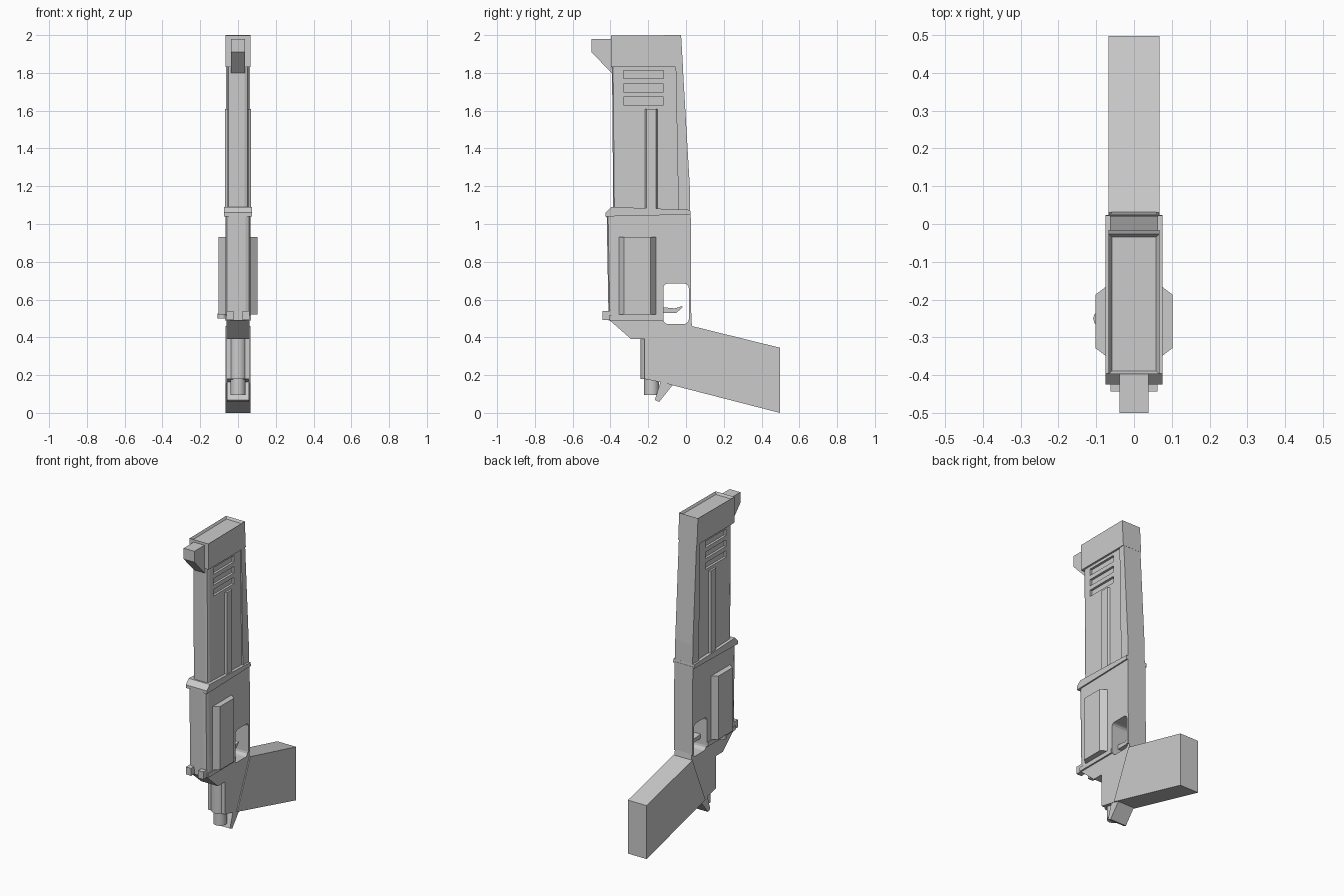
import bpy, bmesh, math
from mathutils import Vector

if "Cube" in bpy.data.objects:
    bpy.data.objects.remove(bpy.data.objects["Cube"])


def prism(name, pts, x0, x1, front_bevel=0.0, front_y=-0.35, segments=2, inset_top=False):
    """Extrude a (y, z) side profile from x0 to x1, optionally rounding its front edges."""
    bm = bmesh.new()
    a = [bm.verts.new((x0, y, z)) for y, z in pts]
    b = [bm.verts.new((x1, y, z)) for y, z in pts]
    bm.faces.new(a)
    bm.faces.new(b[::-1])
    n = len(pts)
    for i in range(n):
        bm.faces.new((a[i], b[i], b[(i + 1) % n], a[(i + 1) % n]))
    bmesh.ops.recalc_face_normals(bm, faces=bm.faces)
    if front_bevel:
        edges = [e for e in bm.edges
                 if abs(e.verts[0].co.x - e.verts[1].co.x) < 1e-5
                 and all(v.co.y < front_y for v in e.verts)]
        bmesh.ops.bevel(bm, geom=edges, offset=front_bevel, segments=segments,
                        profile=0.5, affect='EDGES')
    if inset_top:
        top = max(bm.faces, key=lambda f: f.calc_center_median().z)
        bmesh.ops.inset_region(bm, faces=[top], thickness=0.012)
        bmesh.ops.translate(bm, verts=top.verts, vec=Vector((0, 0, -0.015)))
    return finish(name, bm)


def finish(name, bm):
    me = bpy.data.meshes.new(name)
    bm.to_mesh(me)
    bm.free()
    ob = bpy.data.objects.new(name, me)
    bpy.context.collection.objects.link(ob)
    return ob


def rect(y0, y1, z0, z1):
    return [(y0, z0), (y1, z0), (y1, z1), (y0, z1)]


def cylinder(name, x, y, z0, z1, rx, ry, sides=16):
    bm = bmesh.new()
    bmesh.ops.create_cone(bm, cap_ends=True, segments=sides, radius1=1, radius2=1, depth=1)
    bmesh.ops.scale(bm, verts=bm.verts, vec=(rx, ry, z1 - z0))
    bmesh.ops.translate(bm, verts=bm.verts, vec=(x, y, (z0 + z1) / 2))
    ob = finish(name, bm)
    bpy.context.view_layer.objects.active = ob
    bpy.ops.object.select_all(action='DESELECT')
    ob.select_set(True)
    bpy.ops.object.shade_smooth_by_angle(angle=math.radians(35))
    return ob


def cut(target, cutter):
    mod = target.modifiers.new("cut", 'BOOLEAN')
    mod.operation = 'DIFFERENCE'
    mod.solver = 'EXACT'
    mod.object = cutter
    bpy.context.view_layer.objects.active = target
    bpy.ops.object.modifier_apply(modifier=mod.name)


def raised_block(name, side, y0, y1, z0, z1, x_in, x_out, slope):
    """Side plate whose front and rear faces slope inward towards its outer face."""
    bm = bmesh.new()
    sec = [(x_in, y0), (x_in, y1), (x_out, y1 - slope), (x_out, y0 + slope)]
    lo = [bm.verts.new((side * x, y, z0)) for x, y in sec]
    hi = [bm.verts.new((side * x, y, z1)) for x, y in sec]
    bm.faces.new(lo)
    bm.faces.new(hi[::-1])
    for i in range(4):
        j = (i + 1) % 4
        bm.faces.new((lo[i], hi[i], hi[j], lo[j]))
    bmesh.ops.recalc_face_normals(bm, faces=bm.faces)
    return finish(name, bm)


# Barrel housing: recessed core, rear spine and muzzle head
core = prism("barrel_core", [(-0.385, 1.06), (-0.02, 1.06), (-0.04, 1.86), (-0.392, 1.86)],
             -0.055, 0.055, 0.02)
prism("rear_spine", [(-0.04, 1.06), (0.022, 1.06), (0.02, 1.2), (-0.018, 1.85), (-0.055, 1.85)],
      -0.063, 0.063)
prism("muzzle_head", [(-0.397, 1.83), (-0.016, 1.83), (-0.026, 2.0), (-0.397, 1.997)],
      -0.067, 0.067, inset_top=True)

# Front sight
prism("front_sight", [(-0.5, 1.98), (-0.38, 1.98), (-0.38, 1.80), (-0.395, 1.80), (-0.5, 1.91)],
      -0.038, 0.038)

# Cooling slots and side ribs
for side in (-1, 1):
    for z in (1.63, 1.70, 1.77):
        slot = prism("slot_cutter", rect(-0.33, -0.12, z, z + 0.042), side * 0.04, side * 0.08)
        slot.hide_render = True
        cut(core, slot)
        bpy.data.objects.remove(slot)
    raised_block("side_rib", side, -0.22, -0.148, 1.07, 1.61, 0.05, 0.068, 0.01)

# Collar between barrel and receiver
prism("collar", [(-0.425, 1.04), (0.024, 1.05), (0.022, 1.075), (-0.385, 1.09), (-0.395, 1.09),
                 (-0.425, 1.06)], -0.075, 0.075)

# Receiver and lower frame, both opened by the trigger guard window
receiver = prism("receiver", [(-0.41, 0.49), (0.028, 0.49), (0.025, 1.06), (-0.42, 1.06)],
                 -0.066, 0.066, 0.025)
frame = prism("lower_frame", [(-0.41, 0.495), (-0.29, 0.39), (-0.22, 0.39), (-0.22, 0.18),
                              (-0.1, 0.155), (0.032, 0.46), (0.028, 0.495)], -0.06, 0.06)
r, pts = 0.025, []
for cy, cz, start in ((-0.01, 0.66, 0), (-0.095, 0.66, 90), (-0.095, 0.495, 180), (-0.01, 0.495, 270)):
    for k in range(4):
        a = math.radians(start + 30 * k)
        pts.append((cy + r * math.cos(a), cz + r * math.sin(a)))
window = prism("guard_cutter", pts, -0.2, 0.2)
window.hide_render = True
cut(receiver, window)
cut(frame, window)
bpy.data.objects.remove(window)

# Trigger
prism("trigger", [(-0.13, 0.53), (-0.05, 0.53), (-0.018, 0.56), (-0.022, 0.565), (-0.06, 0.553),
                  (-0.13, 0.56)], -0.02, 0.02)

# Receiver base ledge with two front lugs
for side in (-1, 1):
    prism("base_ledge", rect(-0.405, -0.122, 0.49, 0.517), side * 0.05, side * 0.07)
    prism("front_lug", rect(-0.443, -0.39, 0.492, 0.54), side * 0.025, side * 0.062)
    raised_block("side_plate", side, -0.36, -0.155, 0.52, 0.93, 0.06, 0.102, 0.032)

# Small knob on the left side
cylinder("side_knob", -0.085, -0.25, 0.50, 0.525, 0.023, 0.023, 12)

# Rear plug below the frame and lower spur
cylinder("rear_plug", 0, -0.185, 0.18, 0.42, 0.05, 0.055)
cylinder("plug_tip", 0, -0.182, 0.095, 0.19, 0.04, 0.04)
prism("lower_spur", [(-0.13, 0.18), (-0.165, 0.068), (-0.142, 0.058), (-0.07, 0.148), (-0.09, 0.17)],
      -0.058, 0.058)

# Grip
prism("grip", [(0.03, 0.46), (0.497, 0.345), (0.497, 0.0), (-0.07, 0.146), (-0.102, 0.155)],
      -0.067, 0.067)
